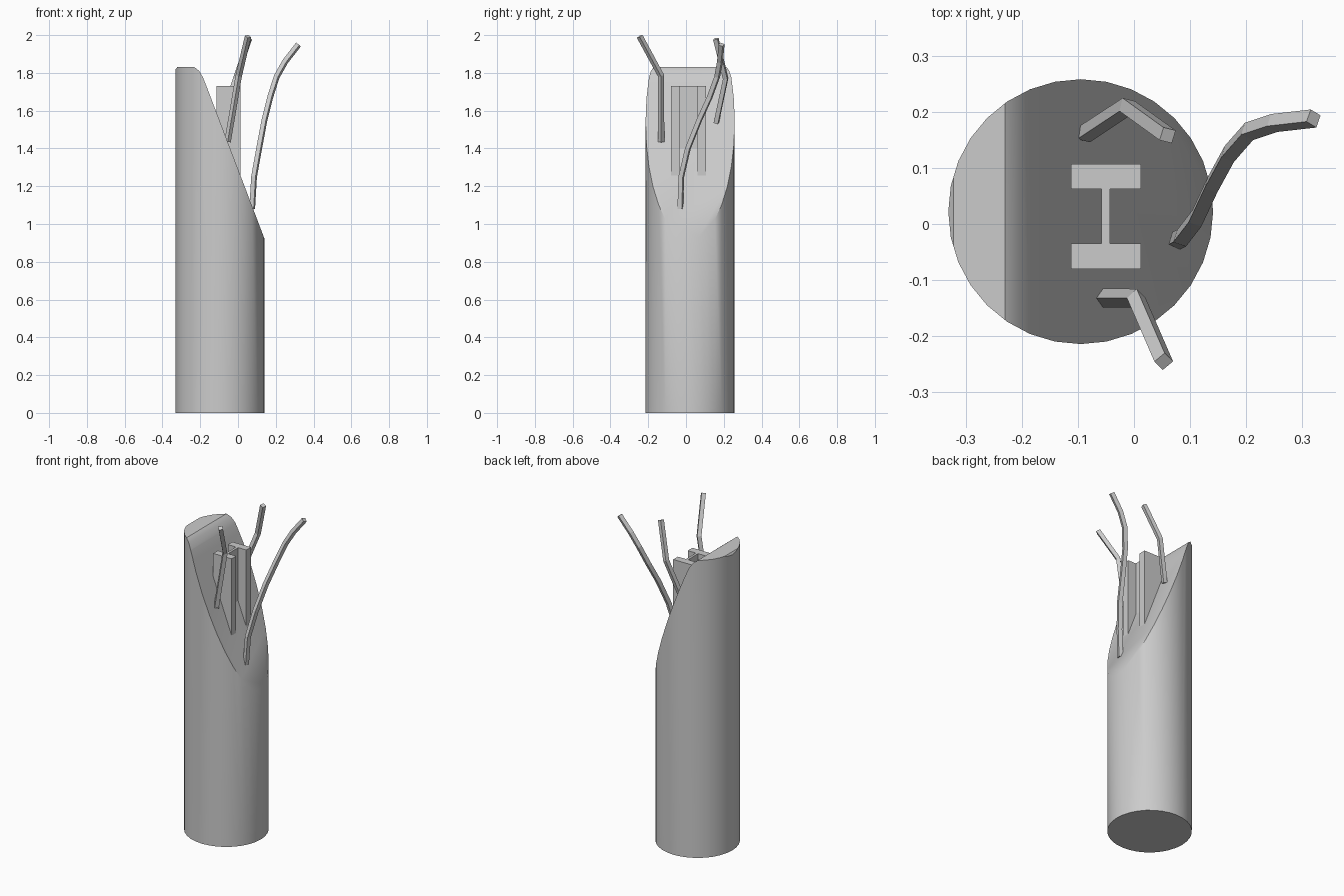
import bpy, bmesh, math
from mathutils import Vector, Matrix

if "Cube" in bpy.data.objects:
    bpy.data.objects.remove(bpy.data.objects["Cube"])


def add_object(name, bm):
    bmesh.ops.recalc_face_normals(bm, faces=bm.faces)
    mesh = bpy.data.meshes.new(name)
    bm.to_mesh(mesh)
    bm.free()
    obj = bpy.data.objects.new(name, mesh)
    bpy.context.collection.objects.link(obj)
    return obj


# Round pillar, cut off along a sloping break profile (x, z)
bm = bmesh.new()
bmesh.ops.create_cone(bm, cap_ends=True, segments=32, radius1=0.236, radius2=0.236,
                      depth=2.0, matrix=Matrix.Translation((-0.095, 0.022, 1.0)))
profile = [(-0.333, 1.815), (-0.322, 1.83), (-0.23, 1.83), (-0.205, 1.81),
           (-0.185, 1.775), (-0.165, 1.725), (0.141, 0.92)]
for (x0, z0), (x1, z1) in zip(profile, profile[1:]):
    normal = Vector((z0 - z1, 0, x1 - x0)).normalized()
    cut = bmesh.ops.bisect_plane(bm, geom=bm.verts[:] + bm.edges[:] + bm.faces[:],
                                 plane_co=(x0, 0, z0), plane_no=normal, clear_outer=True)
    edges = [e for e in bm.edges if e.is_boundary]
    if edges:
        bmesh.ops.holes_fill(bm, edges=edges, sides=0)
pillar = add_object("broken_pillar", bm)
bpy.context.view_layer.objects.active = pillar
pillar.select_set(True)
bpy.ops.object.shade_smooth_by_angle(angle=math.radians(35))

# Exposed steel I-beam, extruded from its half outline mirrored in x
half = [(0.0625, -0.0935), (0.0625, -0.0485), (0.0075, -0.0485),
        (0.0075, 0.0485), (0.0625, 0.0485), (0.0625, 0.0935)]
outline = half + [(-x, y) for x, y in reversed(half)]
bm = bmesh.new()
face = bm.faces.new([bm.verts.new((x - 0.05, y + 0.0135, 1.2)) for x, y in outline])
top = bmesh.ops.extrude_face_region(bm, geom=[face])
bmesh.ops.translate(bm, vec=(0, 0, 0.53),
                    verts=[v for v in top["geom"] if isinstance(v, bmesh.types.BMVert)])
add_object("steel_beam", bm)


# Bent reinforcing bars with a square section
def bar(name, points):
    curve = bpy.data.curves.new(name, "CURVE")
    curve.dimensions = "3D"
    curve.bevel_depth = 0.017
    curve.bevel_resolution = 0
    curve.use_fill_caps = True
    spline = curve.splines.new("POLY")
    spline.points.add(len(points) - 1)
    for p, co in zip(spline.points, points):
        p.co = (*co, 1)
    spline.use_smooth = False
    obj = bpy.data.objects.new(name, curve)
    bpy.context.collection.objects.link(obj)


bar("long_bar", [(0.075, -0.03, 1.08), (0.085, -0.025, 1.25), (0.112, 0.01, 1.40),
                 (0.14, 0.07, 1.55), (0.17, 0.125, 1.67), (0.205, 0.165, 1.78),
                 (0.25, 0.18, 1.86), (0.32, 0.188, 1.95)])
bar("back_bar", [(-0.088, 0.16, 1.535), (-0.012, 0.21, 1.77), (0.06, 0.158, 1.98)])
bar("front_bar", [(-0.055, -0.132, 1.435), (0.004, -0.132, 1.785), (0.053, -0.245, 1.993)])
